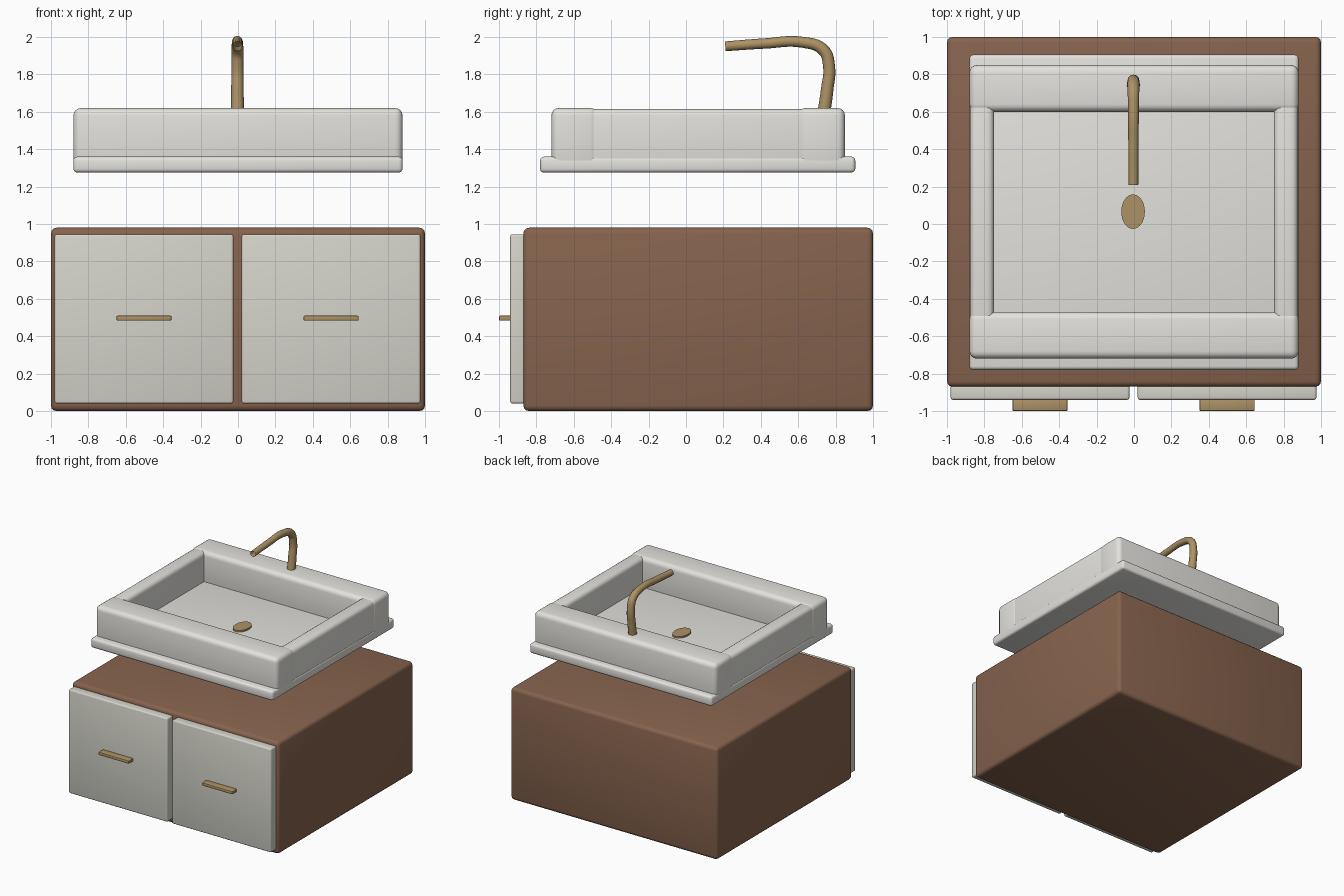
import bpy
import math

if "Cube" in bpy.data.objects:
    bpy.data.objects.remove(bpy.data.objects["Cube"])


def material(name, rgb):
    m = bpy.data.materials.new(name)
    m.diffuse_color = (*rgb, 1)
    m.use_nodes = True
    m.node_tree.nodes["Principled BSDF"].inputs["Base Color"].default_value = m.diffuse_color
    return m


wood = material("brown_wood", (0.24, 0.125, 0.075))
panel = material("pale_panel", (0.66, 0.66, 0.59))
ceramic = material("ceramic", (0.77, 0.76, 0.72))
brass = material("brass", (0.42, 0.29, 0.13))


def finish(obj, name, mat):
    obj.name = name
    obj.data.materials.append(mat)
    return obj


def box(name, mat, x, y, z, bevel=0.02, segments=3):
    """Rounded box given as (min, max) ranges."""
    ranges = (x, y, z)
    bpy.ops.mesh.primitive_cube_add(size=1, location=[(a + b) / 2 for a, b in ranges])
    obj = finish(bpy.context.object, name, mat)
    obj.scale = [b - a for a, b in ranges]
    bpy.ops.object.transform_apply(location=False, rotation=False, scale=True)
    mod = obj.modifiers.new("rounding", 'BEVEL')
    mod.width = bevel
    mod.segments = segments
    bpy.ops.object.modifier_apply(modifier=mod.name)
    bpy.ops.object.shade_smooth_by_angle(angle=math.radians(40))
    return obj


# Cabinet body
box("cabinet", wood, (-1, 1), (-0.87, 1), (0, 0.98), 0.03)

# Doors and their bar handles
for side, x0 in (("left", -0.98), ("right", 0.02)):
    box(side + "_door", panel, (x0, x0 + 0.955), (-0.94, -0.85), (0.04, 0.945), 0.012)
    box(side + "_handle", brass, (x0 + 0.33, x0 + 0.625), (-1, -0.93), (0.483, 0.51), 0.007, 2)

# Basin base slab, whose top is the basin floor
box("basin_base", ceramic, (-0.88, 0.88), (-0.78, 0.905), (1.275, 1.36), 0.02)

# Basin walls
box("basin_front_wall", ceramic, (-0.88, 0.88), (-0.72, -0.47), (1.29, 1.62), 0.04, 4)
box("basin_back_wall", ceramic, (-0.88, 0.88), (0.6, 0.85), (1.29, 1.62), 0.04, 4)
for side, x0 in (("left", -0.876), ("right", 0.748)):
    box("basin_" + side + "_wall", ceramic, (x0, x0 + 0.128), (-0.56, 0.69), (1.29, 1.615), 0.035, 4)

# Oval drain cover
bpy.ops.mesh.primitive_cylinder_add(vertices=32, radius=1, depth=1, location=(-0.005, 0.066, 1.365))
drain = finish(bpy.context.object, "drain", brass)
drain.scale = (0.063, 0.092, 0.02)
bpy.ops.object.transform_apply(location=False, rotation=False, scale=True)
bpy.ops.object.shade_smooth_by_angle()

# Faucet: tapered open tube along a bent path (y, z, radius factor)
path = [(0.735, 1.58, 1.2), (0.755, 1.72, 1.15), (0.765, 1.84, 1.1),
        (0.735, 1.93, 1.1), (0.62, 1.972, 1.0), (0.42, 1.965, 0.95), (0.21, 1.95, 0.9)]
curve = bpy.data.curves.new("faucet", 'CURVE')
curve.dimensions = '3D'
curve.bevel_depth = 0.029
curve.bevel_resolution = 4
curve.resolution_u = 8
spline = curve.splines.new('BEZIER')
spline.bezier_points.add(len(path) - 1)
for p, (y, z, r) in zip(spline.bezier_points, path):
    p.co = (-0.003, y, z)
    p.radius = r
    p.handle_left_type = p.handle_right_type = 'AUTO'
faucet = bpy.data.objects.new("faucet", curve)
bpy.context.collection.objects.link(faucet)
finish(faucet, "faucet", brass)
